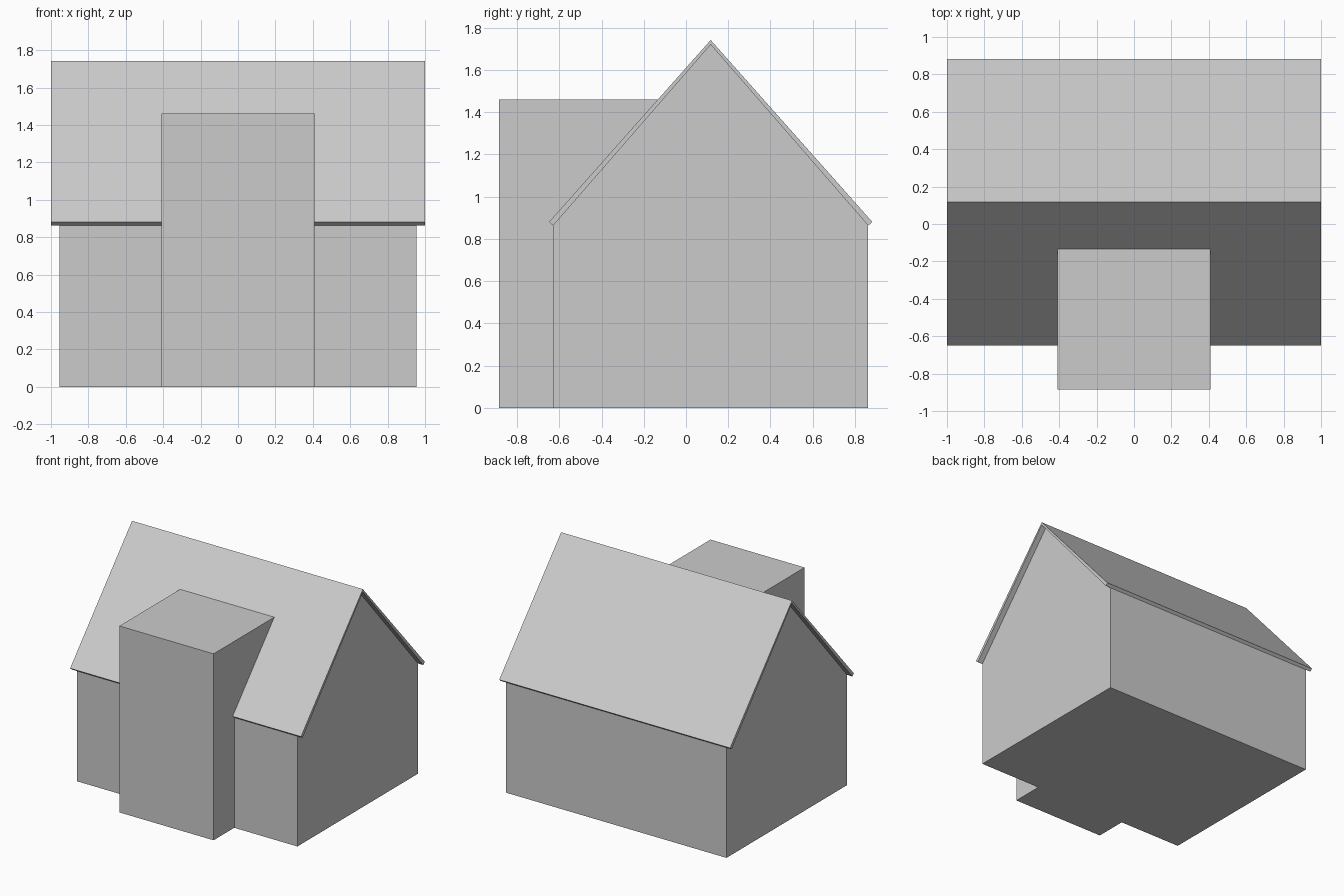
import bpy
import bmesh

if "Cube" in bpy.data.objects:
    bpy.data.objects.remove(bpy.data.objects["Cube"])

RIDGE_Y = 0.117


def extrude_x(name, profile, half_width):
    """Extrude a closed (y, z) profile along x, centred on x = 0."""
    bm = bmesh.new()
    face = bm.faces.new([bm.verts.new((-half_width, y, z)) for y, z in profile])
    geom = bmesh.ops.extrude_face_region(bm, geom=[face])["geom"]
    verts = [g for g in geom if isinstance(g, bmesh.types.BMVert)]
    bmesh.ops.translate(bm, verts=verts, vec=(2 * half_width, 0, 0))
    bmesh.ops.recalc_face_normals(bm, faces=bm.faces[:])
    mesh = bpy.data.meshes.new(name)
    bm.to_mesh(mesh)
    bm.free()
    obj = bpy.data.objects.new(name, mesh)
    bpy.context.collection.objects.link(obj)
    return obj


def mirrored(half):
    """Turn (offset from ridge, z) points into both sides of the gable."""
    left = [(RIDGE_Y - d, z) for d, z in half]
    right = [(RIDGE_Y + d, z) for d, z in half]
    return left, right


# House walls with gable ends
left, right = mirrored([(0.746, 0.0), (0.746, 0.863)])
walls = extrude_x("house_walls", left + [(RIDGE_Y, 1.72)] + right[::-1], 0.955)

# Flat-topped front wing, running back under the roof
wing = extrude_x("front_wing", [(-0.885, 0), (-0.885, 1.46), (0.1, 1.46), (0.1, 0)], 0.408)

# Fuse the wing with the walls so the floor is one clean face
union = walls.modifiers.new("join_wing", 'BOOLEAN')
union.operation = 'UNION'
union.solver = 'EXACT'
union.object = wing
bpy.context.view_layer.objects.active = walls
bpy.ops.object.modifier_apply(modifier=union.name)
bpy.data.objects.remove(wing)

# Thin gable roof overhanging the end walls
left, right = mirrored([(0.746, 0.863), (0.766, 0.88)])
extrude_x("roof", left + [(RIDGE_Y, 1.742)] + right[::-1] + [(RIDGE_Y, 1.72)], 1.0)
